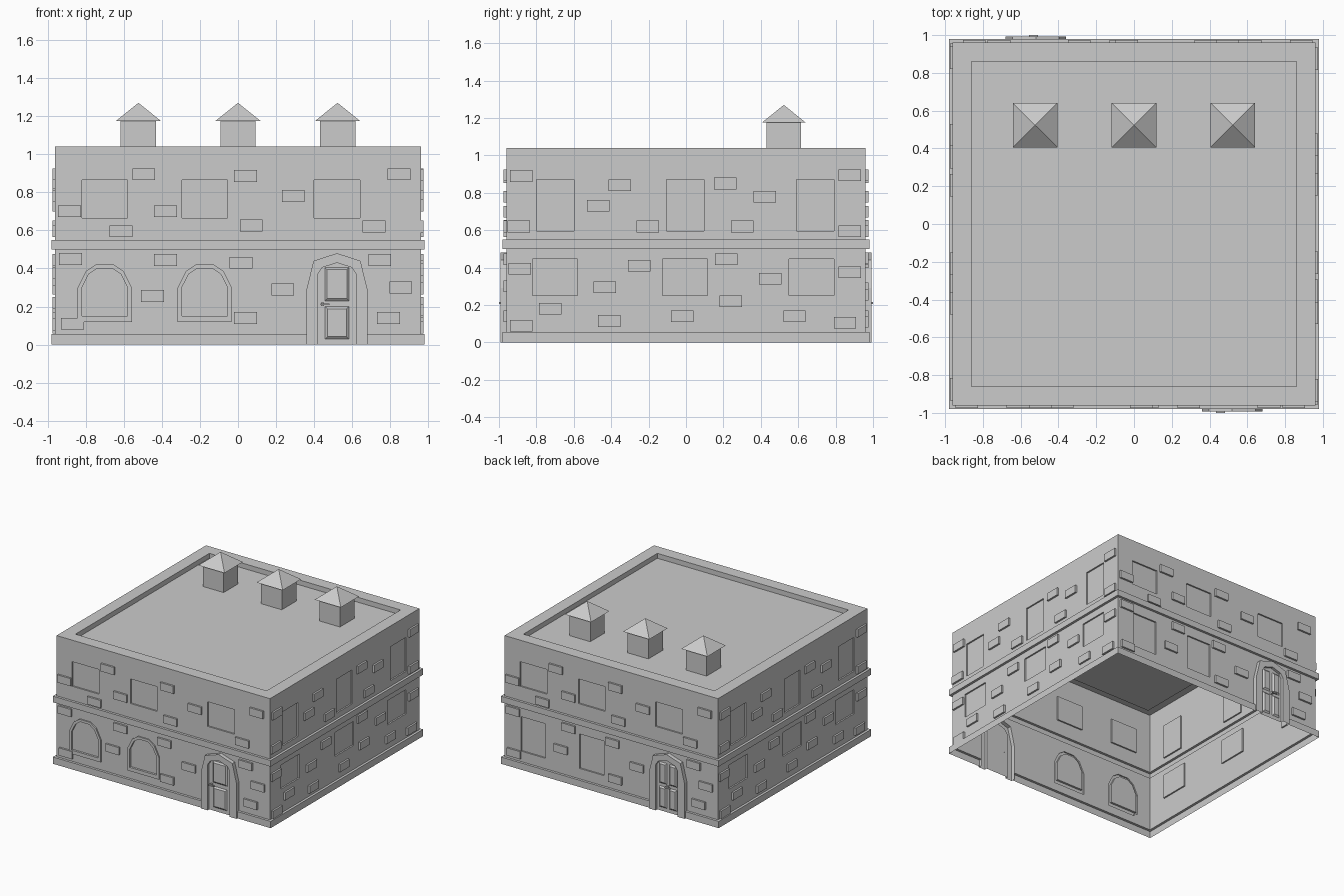
import bpy, bmesh, math
from mathutils import Matrix, Vector

if "Cube" in bpy.data.objects:
    bpy.data.objects.remove(bpy.data.objects["Cube"])

# One stone colour for the whole building
stone = bpy.data.materials.new("stone_grey")
stone.use_nodes = True
stone.diffuse_color = (0.6, 0.6, 0.6, 1)
stone.node_tree.nodes["Principled BSDF"].inputs["Base Color"].default_value = (0.6, 0.6, 0.6, 1)

WALL, BAND, BASE_TOP, MID_LOW, MID_TOP, TOP = 0.96, 0.98, 0.055, 0.5, 0.55, 1.04
SIDE_NAMES = ["front", "right_side", "back", "left_side"]


def finish(bm, name):
    bmesh.ops.remove_doubles(bm, verts=bm.verts, dist=0.0004)
    bmesh.ops.recalc_face_normals(bm, faces=bm.faces)
    mesh = bpy.data.meshes.new(name)
    bm.to_mesh(mesh)
    bm.free()
    mesh.materials.append(stone)
    obj = bpy.data.objects.new(name, mesh)
    bpy.context.collection.objects.link(obj)
    return obj


def place(side, u, z, depth):
    """Point on a facade: u along it, z up, depth out from the middle."""
    return Matrix.Rotation(side * math.pi / 2, 3, "Z") @ Vector((u, -depth, z))


def rings(bm, side, steps, closed=True, cap=True):
    """Join outlines at successive depths, then close the last one."""
    loops = [[bm.verts.new(place(side, u, z, d)) for u, z in pts] for pts, d in steps]
    count = len(loops[0])
    for a, b in zip(loops, loops[1:]):
        for i in range(count if closed else count - 1):
            j = (i + 1) % count
            bm.faces.new((a[i], a[j], b[j], b[i]))
    if cap:
        bm.faces.new(loops[-1])


def fill_wall(bm, side, outlines):
    """Flat wall with holes."""
    edges = []
    for pts in outlines:
        vs = [bm.verts.new(place(side, u, z, WALL)) for u, z in pts]
        edges += [bm.edges.new((vs[i - 1], vs[i])) for i in range(len(vs))]
    bmesh.ops.triangle_fill(bm, use_beauty=True, edges=edges, normal=place(side, 0, 0, 1))


def strip(bm, side, profile, left=None, right=None):
    """Moulding along a facade, mitred at the corners unless an end is given."""
    rows = []
    for d, z in profile:
        ends = (-d if left is None else left, d if right is None else right)
        rows.append([bm.verts.new(place(side, u, z, d)) for u in ends])
    for a, b in zip(rows, rows[1:]):
        bm.faces.new((a[0], a[1], b[1], b[0]))


def rect(u, z, half_w, half_h):
    return [(u - half_w, z - half_h), (u - half_w, z + half_h),
            (u + half_w, z + half_h), (u + half_w, z - half_h)]


def arch(u, half, low, spring, shoulder, top):
    left = [(-half, low), (-half, spring), (-0.7 * half, shoulder), (-0.33 * half, top)]
    return [(u + x, z) for x, z in left] + [(u - x, z) for x, z in reversed(left)]


def door_arch(u, half, spring, shoulder, top):
    left = [(-half, 0), (-half, BASE_TOP), (-half, spring), (-0.77 * half, shoulder)]
    return [(u + x, z) for x, z in left] + [(u, top)] + [(u - x, z) for x, z in reversed(left)]


def box(bm, side, u, z, half_w, half_h, near, far):
    outline = rect(u, z, half_w, half_h)
    rings(bm, side, [(outline, near), (outline, far)])
    rings(bm, side, [(outline, near)])


# Shell: walls, windows, mouldings and door surrounds
DOOR_U = 0.52
door_out = door_arch(DOOR_U, 0.16, 0.29, 0.44, 0.48)
door_in = door_arch(DOOR_U, 0.1, 0.37, 0.405, 0.43)
base = [(BAND, 0), (BAND, BASE_TOP), (WALL, BASE_TOP)]
middle = [(WALL, MID_LOW), (BAND, MID_LOW), (BAND, MID_TOP), (WALL, MID_TOP)]

shell = bmesh.new()
for side in range(4):
    has_door = side % 2 == 0
    if has_door:
        upper = [rect(u, 0.765, 0.12, 0.1) for u in (-0.7, -0.175, DOOR_U)]
        lower = [rect(u, 0.28, 0.11, 0.14) for u in (-0.7, -0.175)]
    else:
        upper = [rect(u, 0.733, 0.1, 0.138) for u in (-0.7, -0.005, 0.69)]
        lower = [rect(u, 0.348, 0.12, 0.098) for u in (-0.7, -0.005, 0.67)]
    if side == 0:
        lower = []
        for u in (-0.7, -0.175):
            outer = arch(u, 0.142, 0.12, 0.3, 0.385, 0.42)
            inner = arch(u, 0.12, 0.15, 0.3, 0.37, 0.4)
            rings(shell, side, [(outer, WALL), (outer, 0.97), (inner, 0.97), (inner, 0.953)])
            fill_holes = lower.append(outer)
    else:
        for hole in lower:
            rings(shell, side, [(hole, WALL), (hole, 0.948)])
    for hole in upper:
        rings(shell, side, [(hole, WALL), (hole, 0.948)])

    notch = door_out[1:-1] if has_door else []
    lower_wall = [(-WALL, BASE_TOP)] + notch + [(WALL, BASE_TOP), (WALL, MID_LOW), (-WALL, MID_LOW)]
    fill_wall(shell, side, [lower_wall] + lower)
    fill_wall(shell, side, [[(-WALL, MID_TOP), (WALL, MID_TOP), (WALL, TOP), (-WALL, TOP)]] + upper)

    strip(shell, side, middle)
    if has_door:
        strip(shell, side, base, right=door_out[0][0])
        strip(shell, side, base, left=door_out[-1][0])
        rings(shell, side, [(door_out, WALL), (door_out, 0.992), (door_in, 0.992),
                            (door_in, 0.97)], closed=False)
    else:
        strip(shell, side, base)
    # Roof rim and the step down to the sunken roof
    strip(shell, side, [(WALL, TOP), (0.86, TOP), (0.86, 1.0)])

shell.faces.new([shell.verts.new((x, y, 1.0)) for x, y in rect(0, 0, 0.86, 0.86)])
finish(shell, "building_shell")

# Doors: leaf, raised panels and handle
single = [(DOOR_U, 0.318, 0.064, 0.088), (DOOR_U, 0.115, 0.062, 0.085)]
double = [(DOOR_U + s * 0.046, z, 0.034, 0.085) for s in (-1, 1) for z in (0.115, 0.31)]
for side, panels in ((0, single), (2, double)):
    bm = bmesh.new()
    rings(bm, side, [(door_in, 0.97)])
    for u, z, w, h in panels:
        rings(bm, side, [(rect(u, z, w, h), 0.97), (rect(u, z, w - 0.012, h - 0.012), 0.98)])
    finish(bm, SIDE_NAMES[side] + "_door")
    bm = bmesh.new()
    handle_u = DOOR_U - 0.075 if side == 0 else DOOR_U
    box(bm, side, handle_u, 0.212, 0.008, 0.008, 0.968, 0.99)
    box(bm, side, handle_u + 0.012, 0.212, 0.024, 0.005, 0.99, 1.0)
    finish(bm, SIDE_NAMES[side] + "_door_handle")

# Raised stones scattered over the facades
door_side_stones = [
    (-.495, .895), (.04, .885), (.845, .895), (.29, .78), (-.885, .7), (-.38, .7),
    (-.615, .595), (.07, .625), (.715, .62), (-.88, .45), (-.38, .445), (.015, .43),
    (.745, .445), (-.45, .255), (.235, .29), (.855, .3), (.79, .14), (.04, .14), (-.87, .11)]
plain_side_stones = [
    (-.88, .89), (-.355, .84), (-.47, .73), (-.205, .62), (.21, .85), (.42, .78),
    (-.895, .62), (.3, .62), (.875, .895), (.875, .595), (-.89, .395), (-.25, .41),
    (.215, .445), (.45, .34), (.875, .375), (-.435, .295), (-.725, .18), (-.88, .09),
    (-.41, .115), (-.02, .14), (.24, .22), (.58, .14), (.85, .105)]
for side in range(4):
    bm = bmesh.new()
    for u, z in (plain_side_stones if side % 2 else door_side_stones):
        box(bm, side, u, z, 0.06, 0.031, WALL, 0.975)
    finish(bm, SIDE_NAMES[side] + "_stones")

# Chimneys with pyramid caps
for label, x in (("right", -0.523), ("middle", 0), ("left", 0.523)):
    bm = bmesh.new()
    size = Matrix.Diagonal((0.186, 0.186, 0.175, 1))
    bmesh.ops.create_cube(bm, size=1, matrix=Matrix.Translation((x, 0.523, 1.0875)) @ size)
    finish(bm, label + "_chimney")
    bm = bmesh.new()
    turn = Matrix.Rotation(math.pi / 4, 4, "Z")
    bmesh.ops.create_cone(bm, cap_ends=True, segments=4, radius1=0.118 * math.sqrt(2), radius2=0,
                          depth=0.095, matrix=Matrix.Translation((x, 0.523, 1.2225)) @ turn)
    finish(bm, label + "_chimney_cap")
